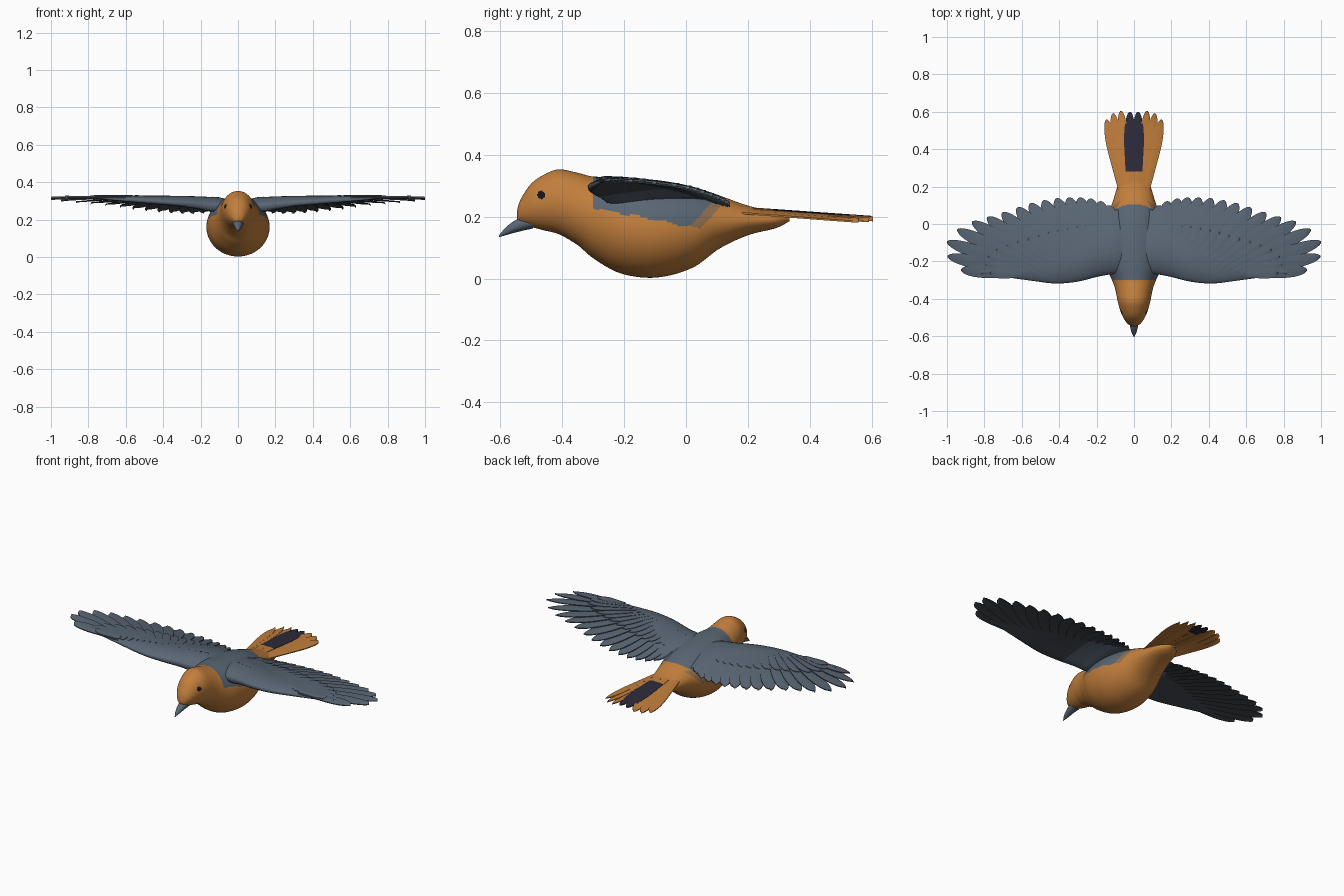
import bpy, bmesh, math
from mathutils import Vector

cube = bpy.data.objects.get("Cube")
if cube:
    bpy.data.objects.remove(cube, do_unlink=True)


def material(name, r, g, b):
    m = bpy.data.materials.new(name)
    m.use_nodes = True
    m.diffuse_color = (r, g, b, 1)
    bsdf = next(n for n in m.node_tree.nodes if n.type == 'BSDF_PRINCIPLED')
    bsdf.inputs["Base Color"].default_value = (r, g, b, 1)
    bsdf.inputs["Roughness"].default_value = 0.8
    return m


ORANGE = material("warm orange", 0.54, 0.21, 0.045)
SLATE = material("slate grey", 0.1, 0.132, 0.173)
CHARCOAL = material("charcoal underside", 0.055, 0.066, 0.077)
DUSK = material("dark violet", 0.026, 0.024, 0.042)
BROWN = material("grey brown", 0.27, 0.16, 0.08)
BLACK = material("eye black", 0.008, 0.008, 0.01)


def smooth_rows(rows, steps):
    """Pass a smooth curve through rows of numbers."""
    pts = [Vector(r) for r in rows]
    pts = [pts[0]] + pts + [pts[-1]]
    out = []
    for a, b, c, d in zip(pts, pts[1:], pts[2:], pts[3:]):
        for i in range(steps):
            t = i / steps
            out.append(b + (c - a) * (t / 2) + (2 * a - 5 * b + 4 * c - d) * (t * t / 2)
                       + (3 * b - a - 3 * c + d) * (t ** 3 / 2))
    return out + [pts[-1]]


def skin(bm, rings):
    """Join closed rings of points into one capped surface."""
    loops = [[bm.verts.new(p) for p in ring] for ring in rings]
    n = len(loops[0])
    for a, b in zip(loops, loops[1:]):
        for i in range(n):
            j = (i + 1) % n
            bm.faces.new((a[i], a[j], b[j], b[i]))
    bm.faces.new(loops[0])
    bm.faces.new(loops[-1][::-1])


def finish(name, bm, mats, rule=None, mirror=False):
    bmesh.ops.recalc_face_normals(bm, faces=bm.faces)
    bm.normal_update()
    for f in bm.faces:
        if rule:
            f.material_index = rule(f.calc_center_median(), f.normal)
    mesh = bpy.data.meshes.new(name)
    bm.to_mesh(mesh)
    bm.free()
    for m in mats:
        mesh.materials.append(m)
    ob = bpy.data.objects.new(name, mesh)
    bpy.context.collection.objects.link(ob)
    bpy.ops.object.select_all(action='DESELECT')
    ob.select_set(True)
    bpy.context.view_layer.objects.active = ob
    bpy.ops.object.shade_smooth_by_angle(angle=math.radians(50))
    if mirror:
        ob.modifiers.new("Mirror", 'MIRROR').use_mirror_merge = False


def oval_loft(name, stations, steps, sides, mats, rule=None):
    """Stations hold y, top z, bottom z and half width."""
    bm = bmesh.new()
    rings = []
    for y, top, low, w in smooth_rows(stations, steps):
        ring = []
        for i in range(sides):
            a = math.tau * i / sides
            ring.append((w * math.cos(a), y, (top + low) / 2 + (top - low) / 2 * math.sin(a)))
        rings.append(ring)
    skin(bm, rings)
    finish(name, bm, mats, rule)


# Body with painted eyes and a grey saddle that fades to brown at the rear flank
def body_rule(c, n):
    if math.hypot(c.y + 0.467, c.z - 0.271) < 0.013:
        return 3
    edge = 0.17 - 0.2 * c.y + 0.003 * math.sin(c.y * 70)
    rear = c.y - 0.9 * (c.z - 0.17)
    if c.y < -0.3 or c.z < edge:
        return 0
    if rear < 0.015:
        return 1
    return 2 if rear < 0.055 and c.z < 0.245 else 0


oval_loft("body", [
    (-0.547, 0.215, 0.195, 0.006), (-0.535, 0.255, 0.18, 0.032), (-0.5, 0.307, 0.167, 0.058),
    (-0.455, 0.338, 0.155, 0.076), (-0.41, 0.353, 0.143, 0.088), (-0.35, 0.342, 0.108, 0.1),
    (-0.3, 0.33, 0.066, 0.118), (-0.22, 0.329, 0.02, 0.152), (-0.13, 0.322, 0.003, 0.168),
    (-0.05, 0.312, 0.011, 0.165), (0.03, 0.295, 0.04, 0.146), (0.11, 0.268, 0.098, 0.117),
    (0.2, 0.236, 0.14, 0.089), (0.29, 0.215, 0.163, 0.058), (0.335, 0.198, 0.186, 0.015)],
    14, 144, [ORANGE, SLATE, BROWN, BLACK], body_rule)

# Beak
oval_loft("beak", [
    (-0.495, 0.208, 0.162, 0.032), (-0.54, 0.195, 0.152, 0.023),
    (-0.58, 0.168, 0.141, 0.013), (-0.604, 0.14, 0.134, 0.001)], 5, 20, [SLATE])


# Wing sheet drooping towards the trailing edge, less so at the tips
def wing_height(x, y):
    return 0.326 - (0.5 - 0.25 * x) * max(y + 0.3, 0) ** 2


def tail_height(x, y):
    return 0.222 - 0.07 * (y - 0.2) - 0.1 * x * x


def feather(bm, base, tip, width, sheet, lift, tilt=0.005, thick=0.005, rows=14):
    """Thin blade with a rounded tip, lying on a sheet and tilted to overlap."""
    base, tip = Vector(base), Vector(tip)
    along = tip - base
    side = Vector((along.y, -along.x)).normalized()
    rings = []
    for i in range(rows + 1):
        t = math.sin(i / rows * math.pi / 2)
        w = width * (0.55 + 0.45 * min(t / 0.6, 1))
        w *= math.sqrt(max(1 - max((t - 0.66) / 0.34, 0) ** 2, 0.004))
        top, low = [], []
        for s in (-1, -0.5, 0, 0.5, 1):
            p = base + along * t + side * (s * w)
            z = sheet(p.x, p.y) + lift - tilt * s + 0.002 * (1 - abs(s))
            top.append((p.x, p.y, z))
            low.append((p.x, p.y, z - thick))
        rings.append(top + low[::-1])
    skin(bm, rings)


def underside(c, n):
    return 1 if n.z < 0.2 else 0


# Wing arms: airfoils with a drooped nose, given as x, leading y, trailing y, thickness
bm = bmesh.new()
rings = []
for x, lead, trail, thick in smooth_rows([
        (0, -0.25, 0.08, 0.06), (0.13, -0.27, 0.07, 0.07), (0.2, -0.283, 0.02, 0.06),
        (0.3, -0.308, -0.04, 0.048), (0.42, -0.318, -0.09, 0.038), (0.55, -0.303, -0.15, 0.028),
        (0.7, -0.282, -0.21, 0.016), (0.82, -0.266, -0.25, 0.006)], 5):
    ring = []
    sink = 0.02 * max(1 - x / 0.1, 0)
    for i in range(28):
        a = math.tau * i / 28
        u = (1 - math.cos(a)) / 2
        t = thick * 4 * (math.sqrt(u) - u) + 0.002
        y = lead + (trail - lead) * u
        z = wing_height(x, y) - sink - 0.7 * thick * (1 - u) ** 4
        ring.append((x, y, z + (0.2 * t if a < math.pi else -0.8 * t)))
    rings.append(ring)
skin(bm, rings)
finish("wing_arms", bm, [SLATE, CHARCOAL],
       lambda c, n: 1 if n.z < -0.3 and c.x > 0.28 else 0, True)

# Flight feathers fan from the outermost inwards, with coverts over their roots
TIPS = [(0.925, -0.245), (0.997, -0.172), (1.0, -0.095), (0.945, -0.03), (0.865, 0.012),
        (0.785, 0.036), (0.705, 0.06), (0.625, 0.087), (0.555, 0.11), (0.485, 0.126),
        (0.415, 0.137), (0.35, 0.142), (0.29, 0.142), (0.235, 0.136), (0.18, 0.122), (0.135, 0.1)]
flight, coverts = bmesh.new(), bmesh.new()
for i, tip in enumerate(TIPS):
    k = i / (len(TIPS) - 1)
    base = Vector((0.6 - 0.48 * k, -0.27 + 0.12 * k))
    feather(flight, base, tip, 0.034 + 0.01 * min(k * 2, 1), wing_height, -0.002)
    feather(coverts, base, base.lerp(Vector(tip), 0.52), 0.03, wing_height, 0.003, 0.003, 0.003)
finish("flight_feathers", flight, [SLATE, CHARCOAL], underside, True)
finish("covert_feathers", coverts, [SLATE, CHARCOAL], underside, True)

# Tail fan, with a dark central pair that also shows beneath at its tip
outer, centre = bmesh.new(), bmesh.new()
for i, tip in enumerate([(0.147, 0.558), (0.112, 0.592), (0.07, 0.605)]):
    feather(outer, (0.065 - 0.017 * i, 0.17), tip, 0.029, tail_height, 0.003 * i - 0.004)
feather(centre, (0.022, 0.17), (0.022, 0.6), 0.031, tail_height, 0.007, 0.001, rows=24)
finish("outer_tail_feathers", outer, [ORANGE], mirror=True)
finish("central_tail_feathers", centre, [ORANGE, DUSK],
       lambda c, n: 1 if c.y > (0.28 if n.z > -0.2 else 0.5) else 0, True)
